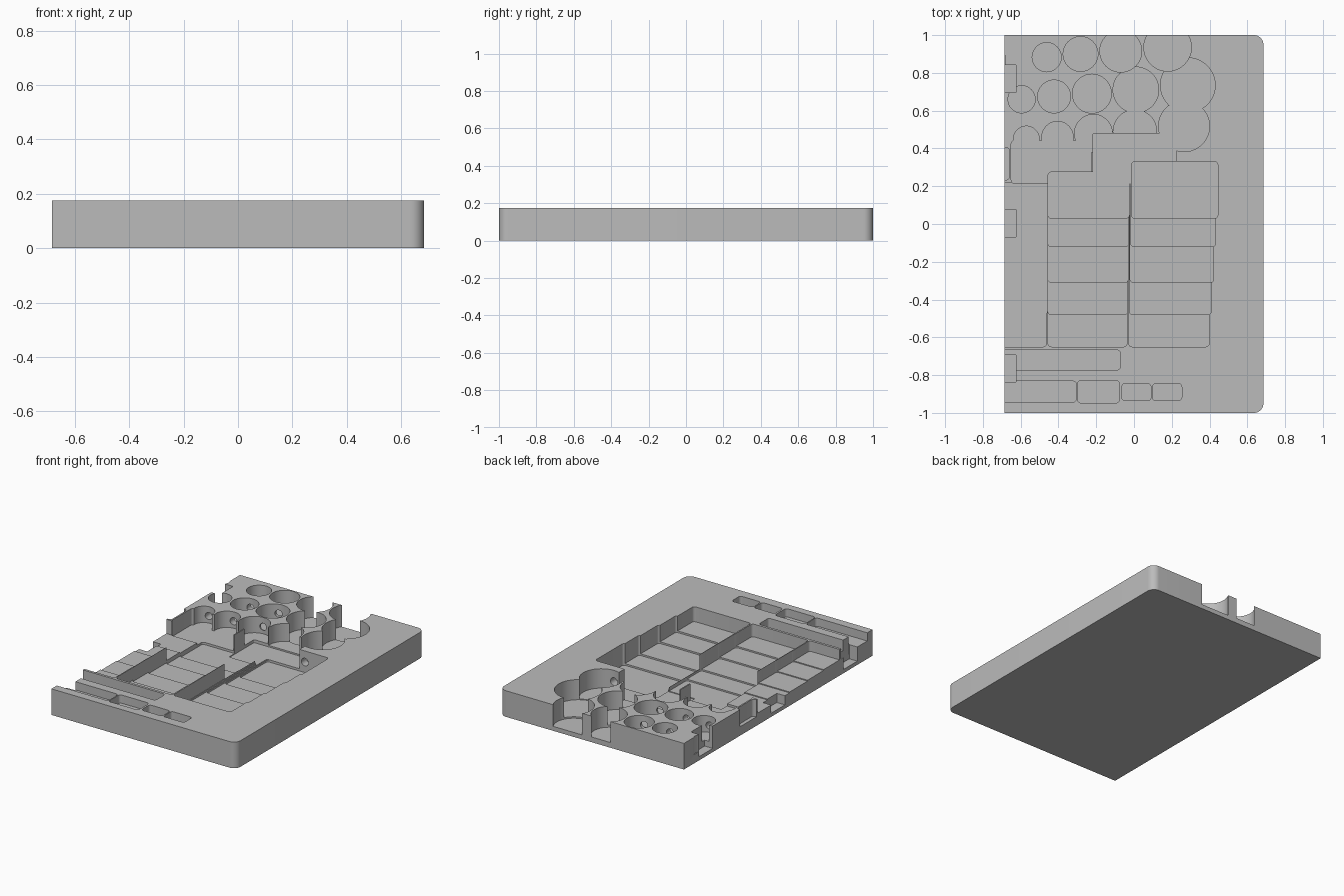
import bpy, bmesh, math
from mathutils import Vector

old = bpy.data.objects.get("Cube")
if old:
    bpy.data.objects.remove(old, do_unlink=True)

TOP = 0.175
LEFT = -0.685
OUT = -0.8      # cutters that break through the straight side reach this far


def prism(name, outline, z0, z1):
    bm = bmesh.new()
    face = bm.faces.new([bm.verts.new((x, y, z0)) for x, y in outline])
    ext = bmesh.ops.extrude_face_region(bm, geom=[face])
    verts = [v for v in ext["geom"] if isinstance(v, bmesh.types.BMVert)]
    bmesh.ops.translate(bm, verts=verts, vec=(0, 0, z1 - z0))
    bmesh.ops.recalc_face_normals(bm, faces=bm.faces)
    mesh = bpy.data.meshes.new(name)
    bm.to_mesh(mesh)
    bm.free()
    ob = bpy.data.objects.new(name, mesh)
    bpy.context.collection.objects.link(ob)
    return ob


def rounded(x0, x1, y0, y1, r, left_round=True, steps=5):
    pts = []
    corners = ((x1, y0, -1, 1, -90), (x1, y1, -1, -1, 0),
               (x0, y1, 1, -1, 90), (x0, y0, 1, 1, 180))
    for cx, cy, sx, sy, start in corners:
        if sx > 0 and not left_round:
            pts.append((cx, cy))
            continue
        for i in range(steps + 1):
            a = math.radians(start + 90 * i / steps)
            pts.append((cx + sx * r + r * math.cos(a), cy + sy * r + r * math.sin(a)))
    return pts


# Tray body: rounded on one long side, straight on the other
tray = prism("tray", rounded(LEFT, -LEFT, -1, 1, 0.05, False, 10), 0, TOP)
grey = bpy.data.materials.new("plain grey")
grey.use_nodes = True
colour = (0.5, 0.5, 0.5, 1)
grey.diffuse_color = colour
grey.node_tree.nodes["Principled BSDF"].inputs["Base Color"].default_value = colour
tray.data.materials.append(grey)


def cut(cutter):
    cutter.hide_render = True
    mod = tray.modifiers.new("pocket", "BOOLEAN")
    mod.operation = "DIFFERENCE"
    mod.solver = "EXACT"
    mod.object = cutter
    bpy.context.view_layer.objects.active = tray
    bpy.ops.object.modifier_apply(modifier=mod.name)
    bpy.data.objects.remove(cutter, do_unlink=True)


def pocket(x0, x1, y0, y1, floor, r=0.018):
    cut(prism("pocket_cutter", rounded(x0, x1, y0, y1, r), floor, TOP + 0.05))


def well(x, y, r, floor):
    ring = [(x + r * math.cos(math.tau * i / 48), y + r * math.sin(math.tau * i / 48))
            for i in range(48)]
    cut(prism("well_cutter", ring, floor, TOP + 0.05))


def bore(start, end, r=0.024, z=0.112):
    a, b = Vector((*start, z)), Vector((*end, z))
    bm = bmesh.new()
    bmesh.ops.create_cone(bm, cap_ends=True, segments=20, radius1=r, radius2=r,
                          depth=(b - a).length)
    mesh = bpy.data.meshes.new("bore_cutter")
    bm.to_mesh(mesh)
    bm.free()
    ob = bpy.data.objects.new("bore_cutter", mesh)
    ob.location = (a + b) / 2
    ob.rotation_euler = (b - a).to_track_quat("Z", "Y").to_euler()
    bpy.context.collection.objects.link(ob)
    bpy.context.view_layer.update()
    cut(ob)


# Three long pockets, stepping wider and deeper towards the back
STARTS = (-0.65, -0.48, -0.31, -0.12, 0.03)
for x0, x1, back, shallow, deep in ((OUT, -0.462, 0.22, 0.105, 0.08),
                                    (-0.455, -0.037, 0.275, 0.09, 0.05),
                                    (-0.028, 0.398, 0.33, 0.075, 0.03)):
    grow = 0.046 if x1 > 0 else 0.012
    for i, start in enumerate(STARTS):
        t = i / (len(STARTS) - 1)
        left = x0 + (0.015 * t if x1 > 0 else 0)
        pocket(left, x1 + grow * t, start, back, shallow + (deep - shallow) * t)

# Cross pockets behind the long ones
pocket(-0.65, -0.225, 0.215, 0.443, 0.065)
pocket(-0.217, 0.225, 0.215, 0.48, 0.045, 0.006)

# Rows of round wells
front_row = ((-0.57, 0.45, 0.068, 0.065), (-0.405, 0.46, 0.083, 0.065),
             (-0.215, 0.48, 0.1, 0.065), (0.005, 0.49, 0.115, 0.055),
             (0.265, 0.518, 0.135, 0.045))
middle_row = ((-0.595, 0.66, 0.072, 0.065), (-0.423, 0.675, 0.087, 0.06),
              (-0.223, 0.69, 0.103, 0.055), (0.01, 0.71, 0.121, 0.05),
              (0.285, 0.735, 0.145, 0.04))
back_row = ((-0.745, 0.87, 0.066, 0.06), (-0.462, 0.883, 0.077, 0.06),
            (-0.283, 0.9, 0.092, 0.055), (-0.07, 0.915, 0.111, 0.035),
            (0.178, 0.935, 0.126, 0.03))
for row in (front_row, middle_row, back_row):
    for w in row:
        well(*w)

# Small level bores joining neighbouring wells
for a, b in zip(front_row, middle_row):
    bore(a[:2], b[:2])
for a, b in list(zip(middle_row, back_row))[1:4]:
    bore(a[:2], b[:2])
bore((0.265, 0.27), (0.265, 0.5), 0.026, 0.1)

# Narrow slots along the front
pocket(OUT, -0.072, -0.773, -0.667, 0.105)
for x0, x1, y0, y1 in ((OUT, -0.305, -0.943, -0.832), (-0.298, -0.078, -0.948, -0.828),
                       (-0.065, 0.09, -0.935, -0.845), (0.098, 0.253, -0.935, -0.845)):
    pocket(x0, x1, y0, y1, 0.12)

# Joint slots and a small recess on the straight side
for y in (-0.765, 0.003, 0.768):
    pocket(OUT, -0.625, y - 0.073, y + 0.073, 0.025, 0.002)
pocket(OUT, -0.66, 0.233, 0.405, 0.06)

bpy.ops.object.select_all(action="DESELECT")
tray.select_set(True)
bpy.context.view_layer.objects.active = tray
bpy.ops.object.shade_smooth_by_angle(angle=math.radians(30))
